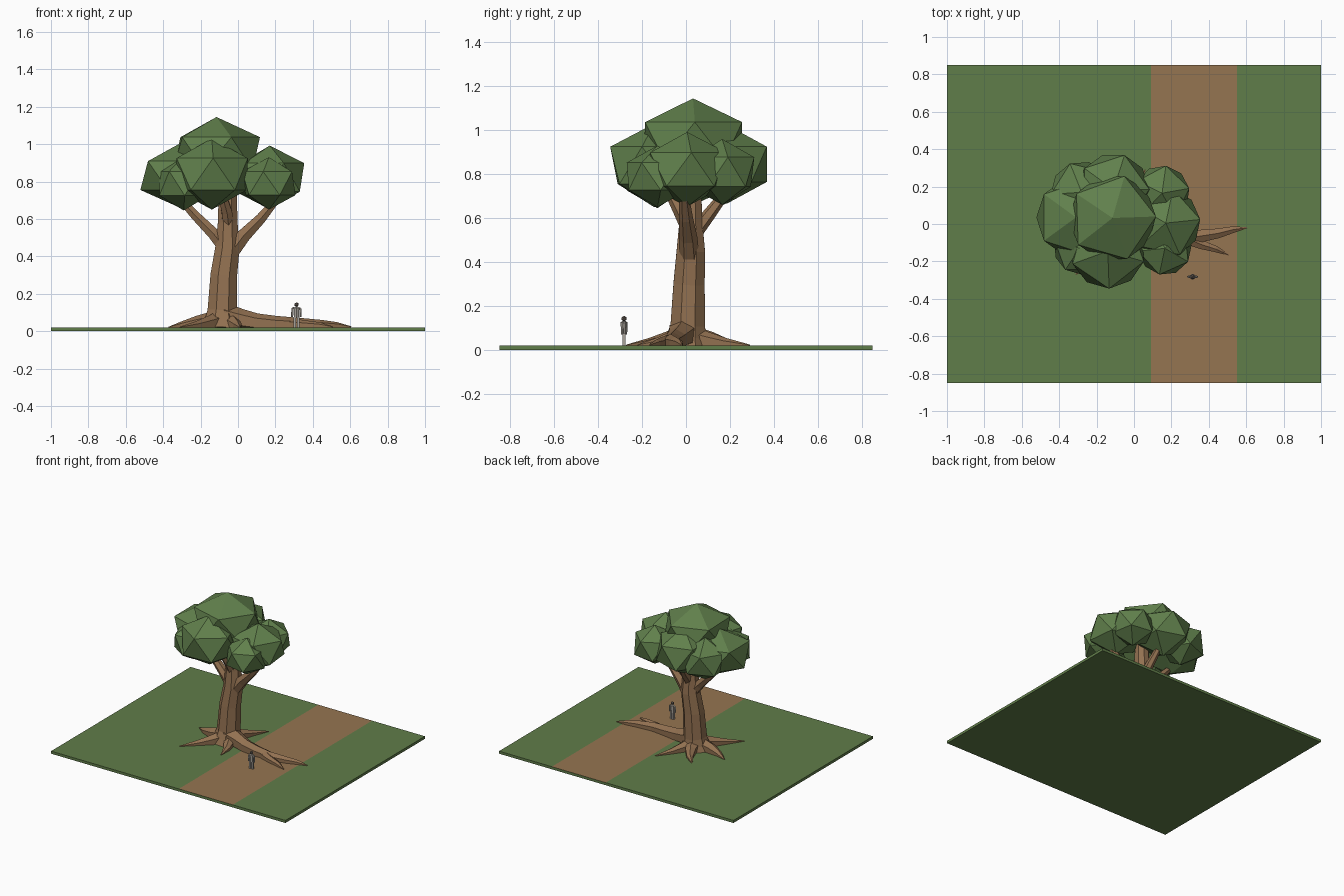
import bpy, bmesh, math
from mathutils import Vector, Matrix

if "Cube" in bpy.data.objects:
    bpy.data.objects.remove(bpy.data.objects["Cube"])


def material(name, rgb):
    m = bpy.data.materials.new(name)
    m.diffuse_color = (*rgb, 1)
    m.use_nodes = True
    m.node_tree.nodes["Principled BSDF"].inputs["Base Color"].default_value = m.diffuse_color
    return m


GRASS = material("grass green", (0.118, 0.205, 0.067))
LEAF = material("leaf green", (0.118, 0.215, 0.072))
DIRT = material("path brown", (0.30, 0.178, 0.082))
BARK = material("bark brown", (0.29, 0.165, 0.082))
STONE = material("warm grey", (0.40, 0.37, 0.33))
DARK = material("dark grey brown", (0.16, 0.13, 0.11))


def finish(bm, name, *mats):
    bmesh.ops.recalc_face_normals(bm, faces=bm.faces)
    me = bpy.data.meshes.new(name)
    bm.to_mesh(me)
    bm.free()
    for m in mats:
        me.materials.append(m)
    ob = bpy.data.objects.new(name, me)
    bpy.context.collection.objects.link(ob)
    return ob


def tube(name, path, sides, mat=BARK):
    """Faceted tapered limb; path holds (x, y, z, radius)."""
    pts = [Vector(p[:3]) for p in path]
    span = pts[-1] - pts[0]
    ref = Vector((0, 0, 1)) if abs(span.z) < span.length * 0.6 else Vector((0, 1, 0))
    bm = bmesh.new()
    rings = []
    for i, p in enumerate(pts):
        t = (pts[min(i + 1, len(pts) - 1)] - pts[max(i - 1, 0)]).normalized()
        u = t.cross(ref).normalized()
        v = u.cross(t)
        ring = []
        for k in range(sides):
            a = math.tau * (k + 0.5) / sides
            co = p + (u * math.cos(a) + v * math.sin(a)) * path[i][3]
            co.z = max(co.z, 0.012)       # stay inside the ground slab
            ring.append(bm.verts.new(co))
        rings.append(ring)
    for a, b in zip(rings, rings[1:]):
        for k in range(sides):
            n = (k + 1) % sides
            bm.faces.new((a[k], a[n], b[n], b[k]))
    bm.faces.new(rings[0])
    bm.faces.new(rings[-1])
    return finish(bm, name, mat)


def box(name, centre, size, mat):
    bm = bmesh.new()
    bmesh.ops.create_cube(bm, size=1, matrix=Matrix.Translation(centre) @ Matrix.Diagonal((*size, 1)))
    return finish(bm, name, mat)


# Ground slab, cut along the path edges; the path is painted on the top faces
bm = bmesh.new()
bmesh.ops.create_cube(bm, size=1, matrix=Matrix.Translation((0, 0, 0.01)) @ Matrix.Diagonal((2, 1.7, 0.02, 1)))
for x in (0.09, 0.55):
    bmesh.ops.bisect_plane(bm, geom=bm.verts[:] + bm.edges[:] + bm.faces[:],
                           plane_co=(x, 0, 0), plane_no=(1, 0, 0))
bm.normal_update()
for f in bm.faces:
    if f.normal.z > 0.9 and 0.09 < f.calc_center_median().x < 0.55:
        f.material_index = 1
finish(bm, "ground", GRASS, DIRT)

# Trunk
tube("trunk", [(-0.088, 0.0, 0.015, 0.115), (-0.086, 0.003, 0.06, 0.098), (-0.084, 0.008, 0.11, 0.085),
               (-0.076, 0.014, 0.30, 0.077), (-0.056, 0.022, 0.45, 0.07),
               (-0.055, 0.022, 0.58, 0.057), (-0.055, 0.02, 0.82, 0.05)], 8)

# Branches reaching into the crown
branches = {
    "left_branch": [(-0.06, 0.02, 0.43, 0.04), (-0.13, 0.02, 0.52, 0.036), (-0.23, 0.03, 0.62, 0.028), (-0.34, 0.03, 0.74, 0.018)],
    "right_branch": [(-0.03, 0.015, 0.43, 0.046), (0.03, 0.01, 0.51, 0.042), (0.12, 0.0, 0.60, 0.032), (0.22, -0.01, 0.72, 0.02)],
    "back_branch": [(-0.055, 0.03, 0.52, 0.036), (-0.06, 0.10, 0.61, 0.03), (-0.08, 0.20, 0.74, 0.02)],
    "front_branch": [(-0.05, 0.01, 0.56, 0.036), (-0.06, -0.03, 0.64, 0.032), (-0.09, -0.09, 0.75, 0.022)],
}
for name, path in branches.items():
    tube(name, path, 6)

# Short roots fanning out from the trunk base
tips = [(-0.31, -0.27), (-0.37, 0.06), (0.01, -0.22), (0.06, 0.29), (-0.22, 0.24)]
for i, (tx, ty) in enumerate(tips):
    path = []
    for f, z, r in ((0.1, 0.055, 0.055), (0.4, 0.04, 0.042), (0.68, 0.028, 0.026), (1, 0.02, 0.004)):
        bend = 0.02 * math.sin(f * math.pi) * (-1) ** i
        path.append((-0.085 + (tx + 0.085) * f + bend, ty * f + bend, z, r))
    tube(f"root_{i + 1}", path, 6)

# Long forked root crossing the path
tube("long_root", [(-0.07, -0.01, 0.075, 0.075), (0.02, -0.025, 0.06, 0.058), (0.10, -0.045, 0.045, 0.05),
                   (0.20, -0.06, 0.035, 0.047), (0.32, -0.07, 0.03, 0.042), (0.45, -0.05, 0.03, 0.03),
                   (0.53, -0.03, 0.028, 0.02), (0.605, -0.02, 0.022, 0.004)], 6)
tube("long_root_fork", [(0.27, -0.07, 0.032, 0.04), (0.36, -0.11, 0.03, 0.028),
                        (0.44, -0.135, 0.028, 0.019), (0.505, -0.165, 0.022, 0.004)], 6)

# Leaf clumps: centre, radius, height radius, turn in degrees
clumps = {
    "top_leaves": ((-0.115, 0.032, 0.95), 0.26, 0.195, 2),
    "front_leaves": ((-0.14, -0.145, 0.84), 0.224, 0.19, -88),
    "left_leaves": ((-0.31, 0.035, 0.832), 0.237, 0.172, 0),
    "right_leaves": ((0.17, 0.005, 0.822), 0.207, 0.17, 6),
    "back_leaves": ((-0.11, 0.185, 0.845), 0.215, 0.18, 0),
    "front_left_leaves": ((-0.29, -0.13, 0.79), 0.155, 0.145, 20),
    "front_right_leaves": ((0.165, -0.13, 0.79), 0.16, 0.14, -30),
    "back_left_leaves": ((-0.28, 0.17, 0.82), 0.185, 0.16, 40),
    "back_right_leaves": ((0.15, 0.165, 0.81), 0.165, 0.15, 10),
}
for name, (c, r, rz, turn) in clumps.items():
    bm = bmesh.new()
    bmesh.ops.create_icosphere(bm, subdivisions=1, radius=1, matrix=Matrix.Translation(c)
                               @ Matrix.Rotation(math.radians(turn), 4, 'Z') @ Matrix.Diagonal((r, r, rz, 1)))
    finish(bm, name, LEAF)

# Small standing figure beside the path
PX, PY = 0.313, -0.282
tube("figure_torso", [(PX, PY, 0.07, 0.014), (PX, PY, 0.10, 0.015), (PX, PY, 0.125, 0.016), (PX, PY, 0.131, 0.007)], 6, STONE)
for side, s in (("left", -1), ("right", 1)):
    box(f"figure_{side}_leg", (PX + s * 0.009, PY, 0.047), (0.013, 0.014, 0.056), STONE)
    tube(f"figure_{side}_arm", [(PX + s * 0.013, PY, 0.125, 0.007), (PX + s * 0.021, PY, 0.12, 0.007),
                                (PX + s * 0.023, PY, 0.075, 0.006)], 5, STONE)
bm = bmesh.new()
bmesh.ops.create_icosphere(bm, subdivisions=1, radius=0.013, matrix=Matrix.Translation((PX, PY, 0.142)))
finish(bm, "figure_head", DARK)
